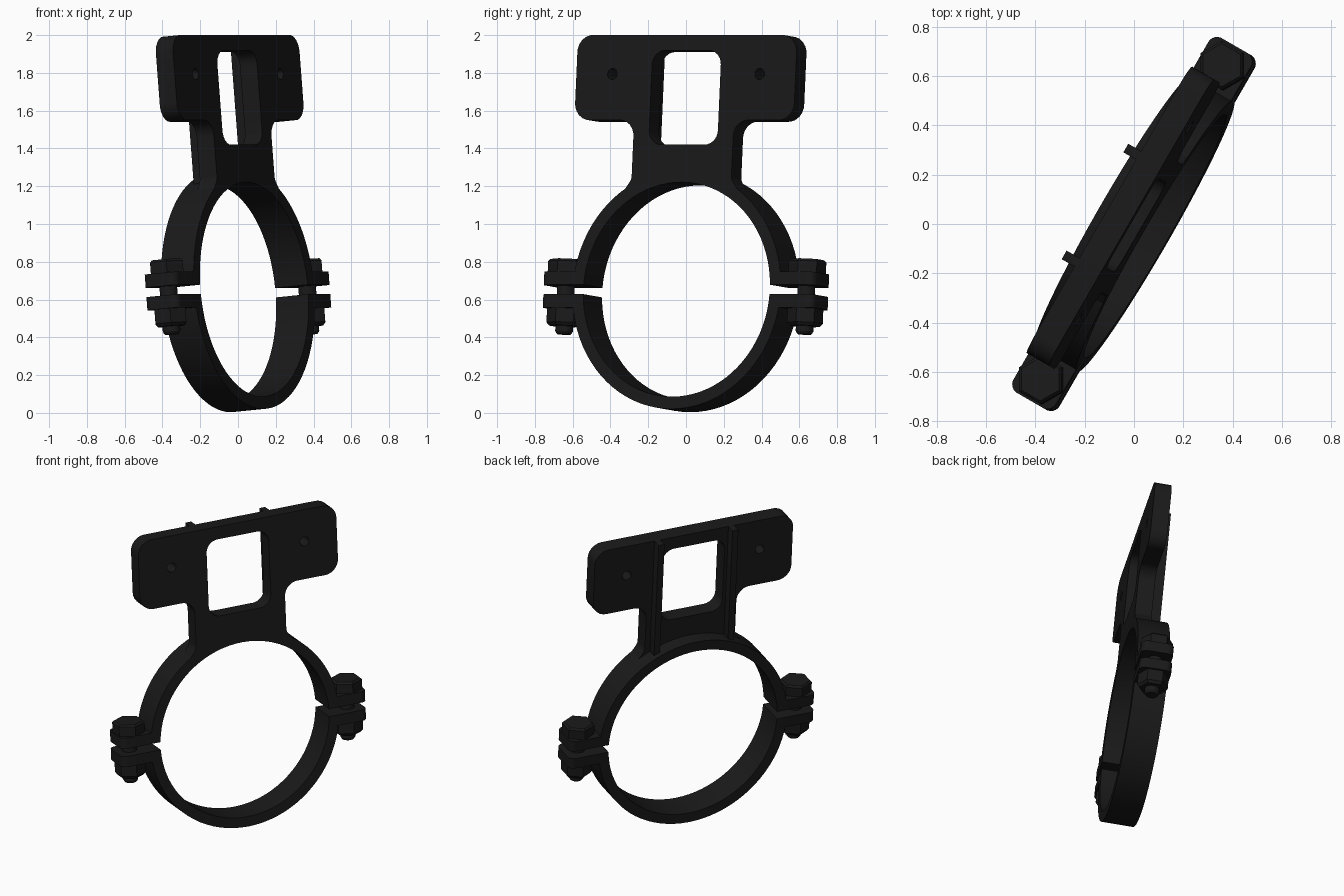
import bpy, bmesh
from math import sin, cos, asin, pi, radians, tan
from mathutils import Matrix, Vector

if "Cube" in bpy.data.objects:
    bpy.data.objects.remove(bpy.data.objects["Cube"])

mat = bpy.data.materials.new("matte_black")
mat.use_nodes = True
BLACK = (0.01, 0.01, 0.01, 1)
mat.diffuse_color = BLACK
mat.node_tree.nodes["Principled BSDF"].inputs["Base Color"].default_value = BLACK

# Whole clamp is turned and leans back slightly about the ring centre
POSE = (Matrix.Translation((0, 0, 0.645)) @ Matrix.Rotation(radians(60), 4, 'Z')
        @ Matrix.Rotation(radians(-5), 4, 'X'))
UPRIGHT = Matrix.Rotation(pi / 2, 4, 'X')   # profile drawn in x/z, front at -y
R_OUT, R_IN, GAP, HALF = 0.635, 0.57, 0.025, 0.1


def finish(name, mesh, matrix):
    mesh.transform(POSE @ matrix)
    mesh.materials.clear()
    mesh.materials.append(mat)
    ob = bpy.data.objects.new(name, mesh)
    bpy.context.collection.objects.link(ob)
    bpy.ops.object.select_all(action='DESELECT')
    ob.select_set(True)
    bpy.context.view_layer.objects.active = ob
    bpy.ops.object.shade_smooth_by_angle(angle=radians(30))


def prism(name, loops, depth, matrix):
    """Extrude closed 2D loops (the first is the outline, others are holes)."""
    cu = bpy.data.curves.new(name, 'CURVE')
    cu.dimensions, cu.fill_mode, cu.extrude = '2D', 'BOTH', depth / 2
    for pts in loops:
        sp = cu.splines.new('POLY')
        sp.points.add(len(pts) - 1)
        for p, co in zip(sp.points, pts):
            p.co = (co[0], co[1], 0, 1)
        sp.use_cyclic_u = True
    tmp = bpy.data.objects.new(name + "_profile", cu)
    bpy.context.collection.objects.link(tmp)
    dg = bpy.context.evaluated_depsgraph_get()
    mesh = bpy.data.meshes.new_from_object(tmp.evaluated_get(dg))
    bpy.data.objects.remove(tmp)
    bm = bmesh.new()
    bm.from_mesh(mesh)
    bmesh.ops.remove_doubles(bm, verts=bm.verts, dist=1e-5)
    bmesh.ops.recalc_face_normals(bm, faces=bm.faces)
    bm.to_mesh(mesh)
    bm.free()
    finish(name, mesh, matrix)


def rounded(corners, steps=6):
    """Round the corners of a polygon; corners are (x, y, radius)."""
    out = []
    for i, (x, y, r) in enumerate(corners):
        p = Vector((x, y))
        if r == 0:
            out.append(p)
            continue
        a = (Vector(corners[i - 1][:2]) - p).normalized()
        b = (Vector(corners[(i + 1) % len(corners)][:2]) - p).normalized()
        half = a.angle(b) / 2
        centre = p + (a + b).normalized() * (r / sin(half))
        s, e = p + a * (r / tan(half)) - centre, p + b * (r / tan(half)) - centre
        out += [centre + s.lerp(e, k / steps).normalized() * r for k in range(steps + 1)]
    return out


def box(x0, x1, y0, y1, r):
    return rounded([(x0, y0, r), (x1, y0, r), (x1, y1, r), (x0, y1, r)])


def arc(r, a0, a1, n, cx=0, cy=0):
    return [(cx + r * cos(a0 + (a1 - a0) * k / n), cy + r * sin(a0 + (a1 - a0) * k / n))
            for k in range(n + 1)]


def rod(name, r1, r2, z0, z1, x, sides):
    bm = bmesh.new()
    bmesh.ops.create_cone(bm, cap_ends=True, segments=sides, radius1=r1, radius2=r2,
                          depth=z1 - z0)
    mesh = bpy.data.meshes.new(name)
    bm.to_mesh(mesh)
    bm.free()
    finish(name, mesh, Matrix.Translation((x, 0, (z0 + z1) / 2)))


# Split ring: two half bands
ao, ai = asin(GAP / R_OUT), asin(GAP / R_IN)
half_ring = arc(R_OUT, ao, pi - ao, 40) + arc(R_IN, pi - ai, ai, 40)
prism("upper_band", [half_ring], 2 * HALF, UPRIGHT)
prism("lower_band", [[(x, -y) for x, y in half_ring]], 2 * HALF, UPRIGHT)

# Mounting plate with neck, window and screw holes, flush with the ring front
side = [(0.36, 0.51, 0), (0.305, 0.585, 0.06), (0.305, 0.9, 0.085),
        (0.67, 0.9, 0.09), (0.67, 1.352, 0.09)]
bottom = [(x, y, 0) for x, y in arc(0.6, radians(122), radians(58), 16)]
outline = rounded(bottom + side + [(-x, y, r) for x, y, r in reversed(side)])
holes = [arc(0.03, 0, 2 * pi * 15 / 16, 15, s * 0.45, 1.145) for s in (-1, 1)]
window = box(-0.21, 0.21, 0.77, 1.27, 0.075)
PLATE = 0.105
prism("mounting_plate", [outline, window] + holes, PLATE,
      Matrix.Translation((0, -HALF + PLATE / 2, 0)) @ UPRIGHT)

for s, label in ((-1, "right"), (1, "left")):
    # Stiffening rib on the back of the plate
    prism("rib_" + label, [box(s * 0.25 - 0.02, s * 0.25 + 0.02, 0.56, 1.352, 0.002)],
          0.07, Matrix.Translation((0, 0.03, 0)) @ UPRIGHT)
    # Clamp lugs above and below the gap
    lug = rounded([(s * 0.59, -HALF, 0), (s * 0.83, -HALF, 0.04),
                   (s * 0.83, HALF, 0.04), (s * 0.59, HALF, 0)])
    for t, level in ((1, "upper"), (-1, "lower")):
        prism(level + "_lug_" + label, [lug], 0.07,
              Matrix.Translation((0, 0, t * (GAP + 0.035))))
    # Bolt, head and nut
    bx = s * 0.735
    rod("bolt_shank_" + label, 0.047, 0.047, -0.215, 0.1, bx, 20)
    rod("bolt_tip_" + label, 0.037, 0.047, -0.23, -0.215, bx, 20)
    rod("bolt_head_" + label, 0.1, 0.1, 0.09, 0.155, bx, 6)
    rod("bolt_head_chamfer_" + label, 0.1, 0.088, 0.155, 0.167, bx, 6)
    rod("nut_" + label, 0.095, 0.095, -0.17, -0.09, bx, 6)
    rod("nut_chamfer_" + label, 0.08, 0.095, -0.187, -0.17, bx, 6)
